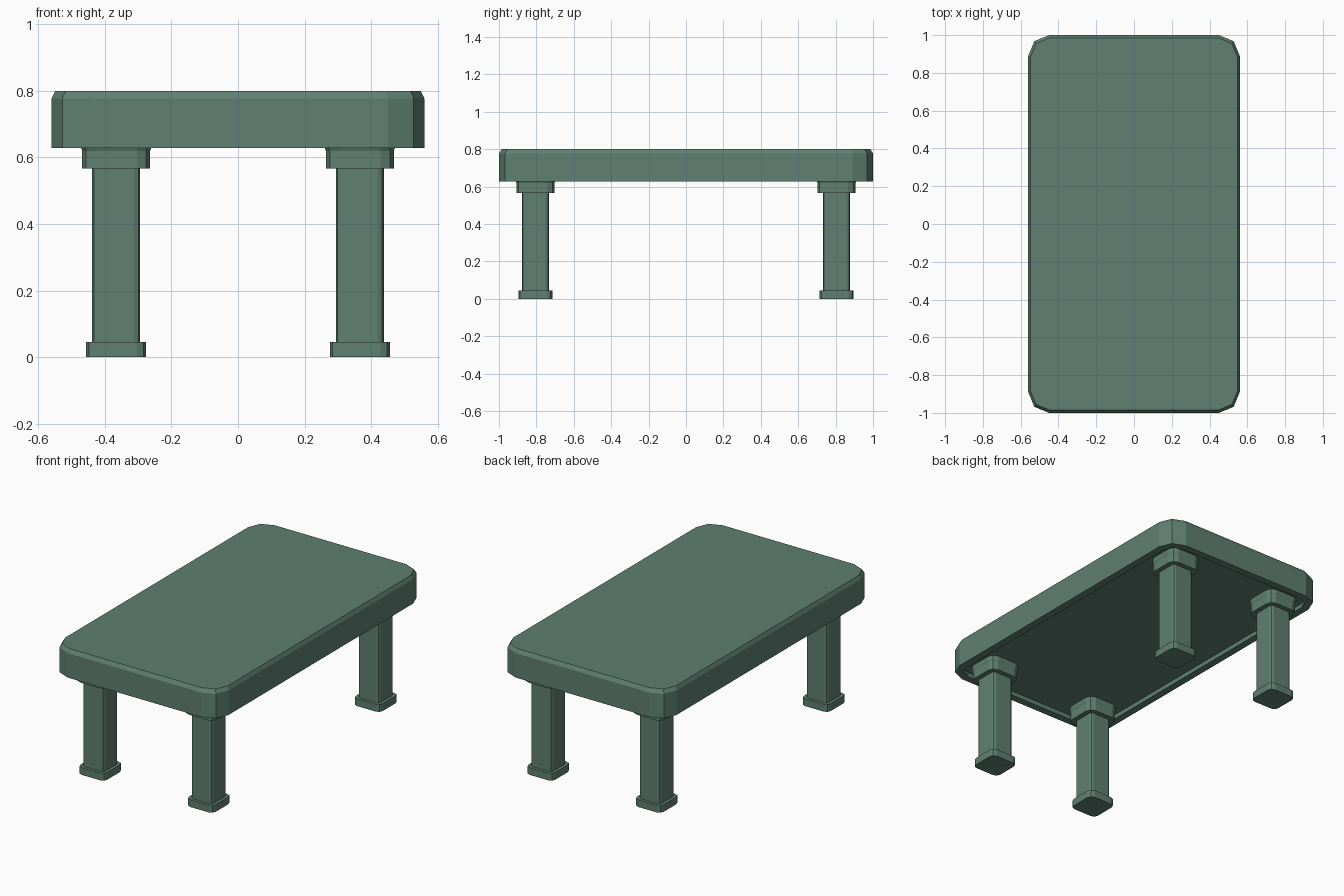
import bpy, bmesh, math

if "Cube" in bpy.data.objects:
    bpy.data.objects.remove(bpy.data.objects["Cube"])

green = bpy.data.materials.new("green_paint")
green.diffuse_color = (0.115, 0.215, 0.17, 1)
green.use_nodes = True
green.node_tree.nodes["Principled BSDF"].inputs["Base Color"].default_value = green.diffuse_color


def rounded_rect(hx, hy, r, seg=2):
    """Outline of a rectangle with faceted round corners, counter-clockwise."""
    pts = []
    for k, (sx, sy) in enumerate([(1, 1), (-1, 1), (-1, -1), (1, -1)]):
        for i in range(seg + 1):
            a = math.pi / 2 * (k + i / seg)
            pts.append((sx * (hx - r) + r * math.cos(a),
                        sy * (hy - r) + r * math.sin(a)))
    return pts


def loft(name, rings, center=(0, 0)):
    """Skin a stack of rounded rectangles (hx, hy, radius, z), capping both ends."""
    bm = bmesh.new()
    loops = [[bm.verts.new((x, y, z)) for x, y in rounded_rect(hx, hy, r)]
             for hx, hy, r, z in rings]
    for lo, hi in zip(loops, loops[1:]):
        n = len(lo)
        for i in range(n):
            j = (i + 1) % n
            bm.faces.new((lo[i], lo[j], hi[j], hi[i]))
    bm.faces.new(loops[0][::-1])
    bm.faces.new(loops[-1])
    bmesh.ops.recalc_face_normals(bm, faces=bm.faces)
    mesh = bpy.data.meshes.new(name)
    bm.to_mesh(mesh)
    bm.free()
    mesh.materials.append(green)
    obj = bpy.data.objects.new(name, mesh)
    obj.location = (center[0], center[1], 0)
    bpy.context.collection.objects.link(obj)
    return obj


# Table top: recessed underside, rim, side wall, chamfered top edge
RECESS = 0.655
loft("table_top", [
    (0.515, 0.955, 0.075, RECESS),
    (0.515, 0.955, 0.075, 0.628),
    (0.56, 1.0, 0.11, 0.628),
    (0.56, 1.0, 0.11, 0.777),
    (0.549, 0.986, 0.105, 0.80),
])

# Four legs, each with a foot, a shaft and a collar under the top
for side, sx in (("left", -1), ("right", 1)):
    for end, sy in (("front", -1), ("back", 1)):
        c = (sx * 0.366, sy * 0.805)
        tag = f"{end}_{side}"
        loft(f"{tag}_foot", [(0.09, 0.09, 0.028, 0.0),
                             (0.09, 0.09, 0.028, 0.045)], c)
        loft(f"{tag}_shaft", [(0.072, 0.072, 0.018, 0.045),
                              (0.072, 0.072, 0.018, 0.567)], c)
        loft(f"{tag}_collar", [(0.102, 0.102, 0.04, 0.567),
                               (0.102, 0.102, 0.04, 0.62),
                               (0.106, 0.106, 0.042, 0.63),
                               (0.106, 0.106, 0.042, RECESS)], c)
